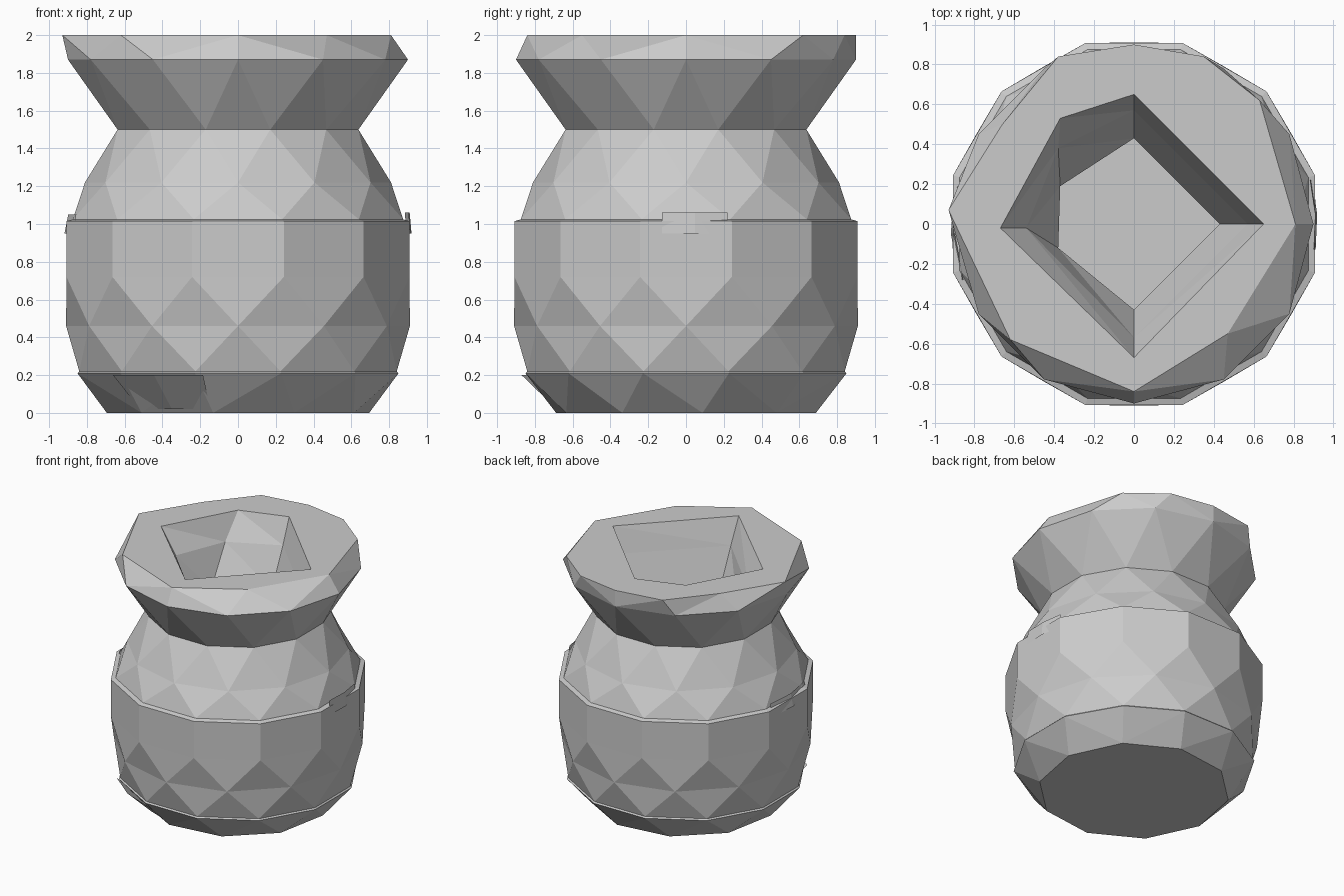
import bpy, bmesh, math
from math import sin, cos, pi

if "Cube" in bpy.data.objects:
    bpy.data.objects.remove(bpy.data.objects["Cube"])


def circle(n, r, z, off=0.0):
    """Ring of n points, counter-clockwise; off is a fraction of one step."""
    return [(r * cos(2 * pi * (i + off) / n), r * sin(2 * pi * (i + off) / n), z) for i in range(n)]


def outline(z, pts):
    return [(x, y, z) for x, y in pts]


def bridge(bm, a, b):
    """Triangulate between two rings that may have different side counts."""
    def ang(v, base):
        return (math.atan2(v.co.y, v.co.x) - base) % (2 * pi)
    base = math.atan2(a[0].co.y, a[0].co.x)
    # start the second ring at the vertex nearest the first ring's start
    k = min(range(len(b)), key=lambda i: min(ang(b[i], base), 2 * pi - ang(b[i], base)))
    b = b[k:] + b[:k]

    def unwrapped(ring):
        out = [(ang(ring[0], base) + pi) % (2 * pi) - pi]
        for v in ring[1:]:
            out.append(ang(v, base))
        return out + [out[0] + 2 * pi]
    ta, tb = unwrapped(a), unwrapped(b)
    i = j = 0
    while i < len(a) or j < len(b):
        va, vb = a[i % len(a)], b[j % len(b)]
        step_a = j >= len(b) or (i < len(a) and ta[i] + ta[i + 1] <= tb[j] + tb[j + 1])
        if step_a:
            i += 1
            bm.faces.new((va, a[i % len(a)], vb))
        else:
            j += 1
            bm.faces.new((va, b[j % len(b)], vb))


def finish(name, bm):
    me = bpy.data.meshes.new(name)
    bm.to_mesh(me)
    bm.free()
    ob = bpy.data.objects.new(name, me)
    bpy.context.collection.objects.link(ob)
    return ob


def lathe(name, rings):
    bm = bmesh.new()
    loops = [[bm.verts.new(p) for p in ring] for ring in rings]
    for a, b in zip(loops, loops[1:]):
        bridge(bm, a, b)
    bm.faces.new(loops[0])
    bm.faces.new(loops[-1])
    bmesh.ops.recalc_face_normals(bm, faces=bm.faces)
    return finish(name, bm)


# faceted outside, from base to lip
outside = [
    circle(10, 0.70, 0.0, 0.2),
    circle(12, 0.88, 0.21, 0.5),
    circle(12, 0.87, 0.22, 0.5),
    circle(12, 0.91, 0.46, 0.0),
    circle(12, 0.94, 0.72, 0.5),
    circle(12, 0.94, 1.015, 0.5),
    circle(12, 0.905, 1.025, 0.5),
    circle(12, 0.81, 1.22, 0.0),
    circle(12, 0.66, 1.5, 0.5),
    circle(12, 0.90, 1.87, 0.0),
]

# uneven flat top of the lip: outer edge, then the diamond-shaped mouth
lip = [
    outline(2.0, [(0.81, 0), (0.63, 0.62), (0.35, 0.84), (0, 0.90), (-0.38, 0.84),
                  (-0.66, 0.5), (-0.93, 0.07), (-0.62, -0.58), (0, -0.84), (0.47, -0.55)]),
    outline(2.0, [(0.65, 0), (0, 0.65), (-0.37, 0.53), (-0.67, -0.02), (0, -0.67)]),
]

# low-sided hollow inside, narrowing at the neck and widening in the belly
inside = [
    outline(1.8, [(0.57, 0), (0, 0.57), (-0.38, 0.38), (-0.54, -0.02), (0, -0.57)]),
    outline(1.5, [(0.43, 0), (0, 0.43), (-0.37, 0.19), (-0.38, -0.12), (0, -0.43)]),
    circle(8, 0.68, 1.0),
    circle(8, 0.68, 0.6),
    circle(6, 0.55, 0.2),
]
lathe("pot", outside + lip + inside)


# broken skin flakes that stand slightly off the body
def flake(name, a0, a1, profile):
    bm = bmesh.new()
    rows = []
    for z, r in profile:
        rows.append([bm.verts.new((r * cos(math.radians(a)), r * sin(math.radians(a)), z))
                     for a in (a0, (a0 + a1) / 2, a1)])
    for lo, hi in zip(rows, rows[1:]):
        for k in range(2):
            bm.faces.new((lo[k], lo[k + 1], hi[k + 1], hi[k]))
    finish(name, bm)


flake("flake_left", 168, 198, [(0.95, 0.92), (1.05, 0.90)])
flake("flake_right", -8, 14, [(0.95, 0.92), (1.06, 0.91)])
flake("flake_base", 222, 258, [(0.02, 0.70), (0.20, 0.89)])
